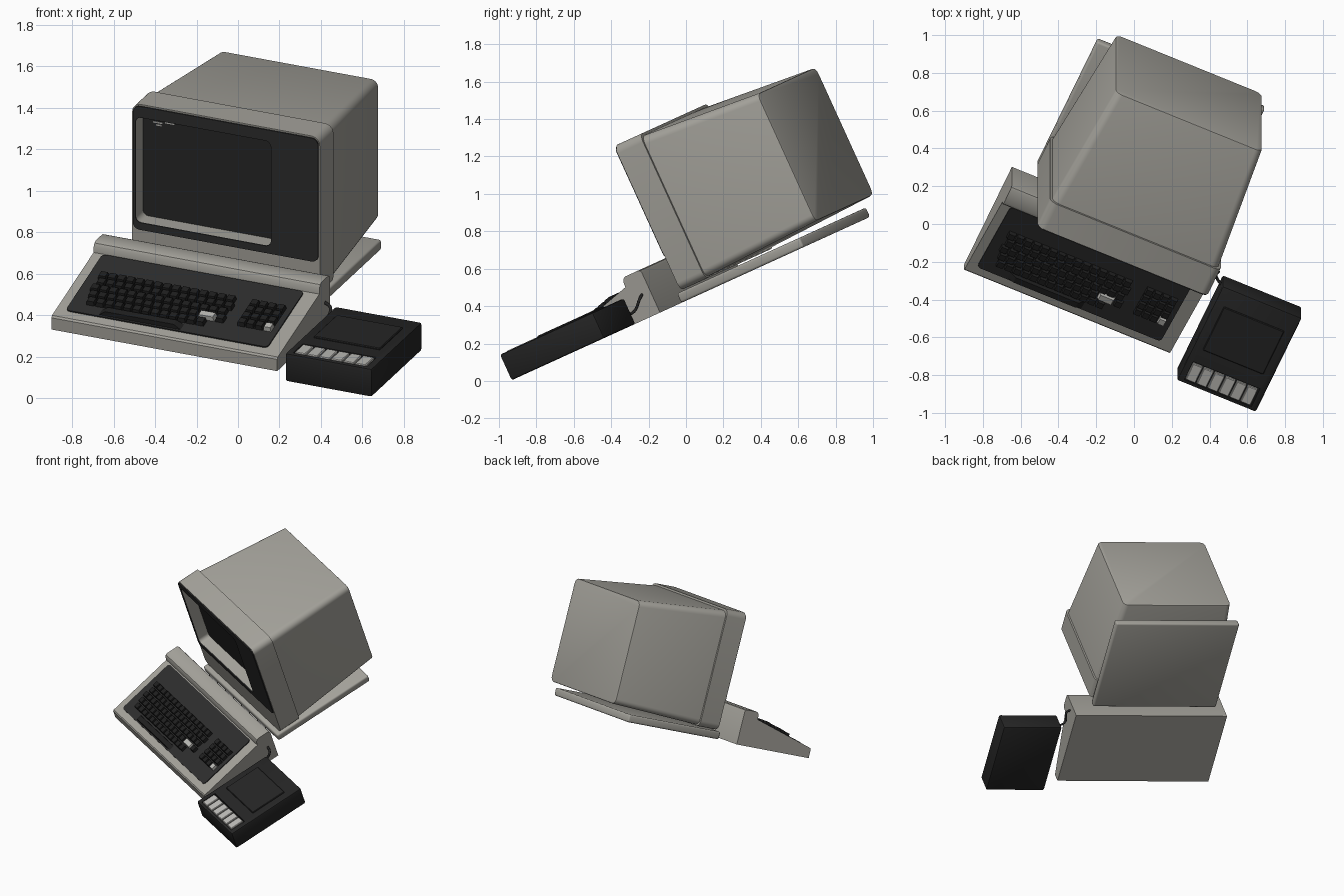
import bpy, bmesh, math
from mathutils import Matrix, Vector

if "Cube" in bpy.data.objects:
    bpy.data.objects.remove(bpy.data.objects["Cube"])

# Everything is built level, then placed with one yaw and one tilt
TILT = Matrix.Rotation(math.radians(24.5), 4, 'X') @ Matrix.Rotation(math.radians(-24), 4, 'Z')
PLACE = TILT @ Matrix.Translation((0, 0, 0.39))
SLOPE = math.atan(0.26)
DECK = Matrix.Translation((0, -0.42, 0.07)) @ Matrix.Rotation(SLOPE, 4, 'X')


def material(name, r, g, b):
    m = bpy.data.materials.new(name)
    m.diffuse_color = (r, g, b, 1)
    m.use_nodes = True
    m.node_tree.nodes["Principled BSDF"].inputs["Base Color"].default_value = m.diffuse_color
    return m


CASE = material("warm grey plastic", 0.37, 0.36, 0.325)
PANEL = material("charcoal panel", 0.026, 0.026, 0.026)
GLASS = material("screen glass", 0.02, 0.02, 0.02)
KEYS = material("black keys", 0.014, 0.014, 0.014)
BLACK = material("black plastic", 0.018, 0.018, 0.018)
PALE = material("pale keys", 0.48, 0.475, 0.45)


def add_box(bm, lo, hi, r=0.0, axis=None, seg=4, top=1.0):
    """Box between two corners; rounds all edges or those along one axis; top < 1 tapers it."""
    c = [(a + b) / 2 for a, b in zip(lo, hi)]
    size = [b - a for a, b in zip(lo, hi)]
    verts = bmesh.ops.create_cube(bm, size=1)["verts"]
    for v in verts:
        k = top if v.co.z > 0 else 1
        v.co = Vector((v.co.x * size[0] * k + c[0], v.co.y * size[1] * k + c[1], v.co.z * size[2] + c[2]))
    if r:
        edges = {e for v in verts for e in v.link_edges}
        if axis is not None:
            edges = {e for e in edges
                     if abs((e.verts[0].co - e.verts[1].co)[axis]) > 0.99 * e.calc_length()}
        bmesh.ops.bevel(bm, geom=list(edges), offset=r, segments=seg, profile=0.5, affect='EDGES')


def shade(mesh):
    mesh.shade_smooth()
    mesh.set_sharp_from_angle(angle=math.radians(32))


def finish(bm, name, mat, local=Matrix()):
    bmesh.ops.recalc_face_normals(bm, faces=bm.faces)
    bmesh.ops.transform(bm, matrix=local, verts=bm.verts)
    mesh = bpy.data.meshes.new(name)
    bm.to_mesh(mesh)
    bm.free()
    mesh.materials.append(mat)
    shade(mesh)
    ob = bpy.data.objects.new(name, mesh)
    ob.matrix_world = PLACE
    bpy.context.collection.objects.link(ob)
    return ob


def box(name, mat, lo, hi, r=0.0, axis=None, seg=4, local=Matrix()):
    bm = bmesh.new()
    add_box(bm, lo, hi, r, axis, seg)
    return finish(bm, name, mat, local)


def cut(ob, cutter):
    mod = ob.modifiers.new("opening", 'BOOLEAN')
    mod.operation = 'DIFFERENCE'
    mod.solver = 'EXACT'
    mod.object = cutter
    bpy.context.view_layer.update()
    bpy.context.view_layer.objects.active = ob
    bpy.ops.object.modifier_apply(modifier=mod.name)
    shade(ob.data)


# Base plate under the monitor
box("base_plate", CASE, (-0.69, 0.285, 0), (0.28, 1.075, 0.055), 0.012, seg=3)

# Monitor front shell and dark fascia, both opened for the screen
shell = box("monitor_front_shell", CASE, (-0.70, 0.318, 0.063), (0.29, 0.48, 0.912), 0.045, 1, 6)
fascia = box("monitor_fascia", PANEL, (-0.694, 0.311, 0.25), (0.284, 0.319, 0.904), 0.035, 1, 5)
opening = box("screen_cutter", CASE, (-0.68, 0.25, 0.288), (0.035, 0.405, 0.845), 0.03, 1, 5)
opening.hide_render = True
cut(shell, opening)
cut(fascia, opening)
bpy.data.objects.remove(opening)
box("screen", GLASS, (-0.679, 0.398, 0.289), (0.034, 0.406, 0.844), 0.029, 1, 5)

# Small lit marks on the screen
bm = bmesh.new()
for u, w, h in ((-0.625, 0.05, 0.79), (-0.56, 0.05, 0.797), (-0.61, 0.03, 0.777)):
    add_box(bm, (u, 0.395, h), (u + w, 0.399, h + 0.007))
finish(bm, "screen_marks", PALE)

# Monitor rear housing, narrowing toward the back
bm = bmesh.new()
add_box(bm, (-0.688, 0.47, 0.07), (0.278, 1.175, 0.898), 0.045, 1, 6)
for v in bm.verts:
    if v.co.y > 1:
        v.co.x = -0.204 + (v.co.x + 0.205) * 0.424 / 0.483
        v.co.z = 0.474 + (v.co.z - 0.484) * 0.374 / 0.414
back = [e for e in bm.edges if all(v.co.y > 1 for v in e.verts)]
bmesh.ops.bevel(bm, geom=back, offset=0.008, segments=2, profile=0.5, affect='EDGES')
finish(bm, "monitor_housing", CASE)

# Keyboard case: wedge with a rounded ridge behind, extruded sideways
profile = [(-0.42, 0), (-0.42, 0.062), (-0.413, 0.072), (0.08, 0.2), (0.082, 0.232),
           (0.09, 0.246), (0.105, 0.253), (0.185, 0.253), (0.197, 0.248), (0.203, 0.235), (0.203, 0)]
bm = bmesh.new()
face = bm.faces.new([bm.verts.new((-0.798, v, h)) for v, h in profile])
side = bmesh.ops.extrude_face_region(bm, geom=[face])
for v in side["geom"]:
    if isinstance(v, bmesh.types.BMVert):
        v.co.x = 0.394
finish(bm, "keyboard_case", CASE)


def deck(v):
    return (v + 0.42) / math.cos(SLOPE)


# Dark panel set on the keyboard slope
box("keyboard_panel", PANEL, (-0.747, deck(-0.365), -0.002), (0.318, deck(0.072), 0.007),
    0.02, 2, 3, DECK)

# Keys: five main rows, a space bar and a number pad
dark, pale = bmesh.new(), bmesh.new()


def key(bm, u, v, w, d=0.043):
    add_box(bm, (u - w / 2, deck(v) - d / 2, 0.004), (u + w / 2, deck(v) + d / 2, 0.03), top=0.82)


P = 0.048
for row, (shift, count) in enumerate(((0, 15), (0.012, 15), (0.0, 15), (0.012, 15), (0.024, 13))):
    v = -0.09 - row * P
    for col in range(count):
        u = -0.668 + col * P + shift
        if row == 3 and col == 12:
            key(pale, u + P / 2, v, 0.09)
        elif not (row == 3 and col == 13):
            key(dark, u, v, 0.043)
key(dark, -0.36, -0.335, 0.44)
for row in range(4):
    for col in range(4):
        is_pale = row == 3 and col == 3
        key(pale if is_pale else dark, 0.13 + col * 0.046, -0.09 - row * P, 0.041)
finish(dark, "keys", KEYS, DECK)
finish(pale, "pale_keys", PALE, DECK)

# Tape recorder body, opened along the front for the buttons
body = box("recorder_body", BLACK, (0.477, -0.515, 0), (0.935, 0.085, 0.15), 0.012, None, 2)
slot = box("button_slot_cutter", BLACK, (0.512, -0.495, 0.132), (0.9, -0.38, 0.2))
slot.hide_render = True
cut(body, slot)
bpy.data.objects.remove(slot)
box("tape_lid", BLACK, (0.53, -0.295, 0.145), (0.88, -0.02, 0.158), 0.004, None, 1)
bm = bmesh.new()
for i in range(6):
    u = 0.516 + i * 0.0637
    add_box(bm, (u, -0.49, 0.13), (u + 0.057, -0.388, 0.153), 0.004, None, 1)
finish(bm, "recorder_buttons", PALE)

# Cable from the keyboard side to the recorder
curve = bpy.data.curves.new("cable", 'CURVE')
curve.dimensions = '3D'
curve.bevel_depth = 0.008
curve.bevel_resolution = 2
path = curve.splines.new('BEZIER')
points = [(0.385, 0.15, 0.13), (0.425, 0.14, 0.11), (0.435, 0.09, 0.065), (0.485, 0.05, 0.06)]
path.bezier_points.add(len(points) - 1)
for bp, co in zip(path.bezier_points, points):
    bp.co = co
    bp.handle_left_type = bp.handle_right_type = 'AUTO'
curve.materials.append(BLACK)
cable = bpy.data.objects.new("cable", curve)
cable.matrix_world = PLACE
bpy.context.collection.objects.link(cable)
